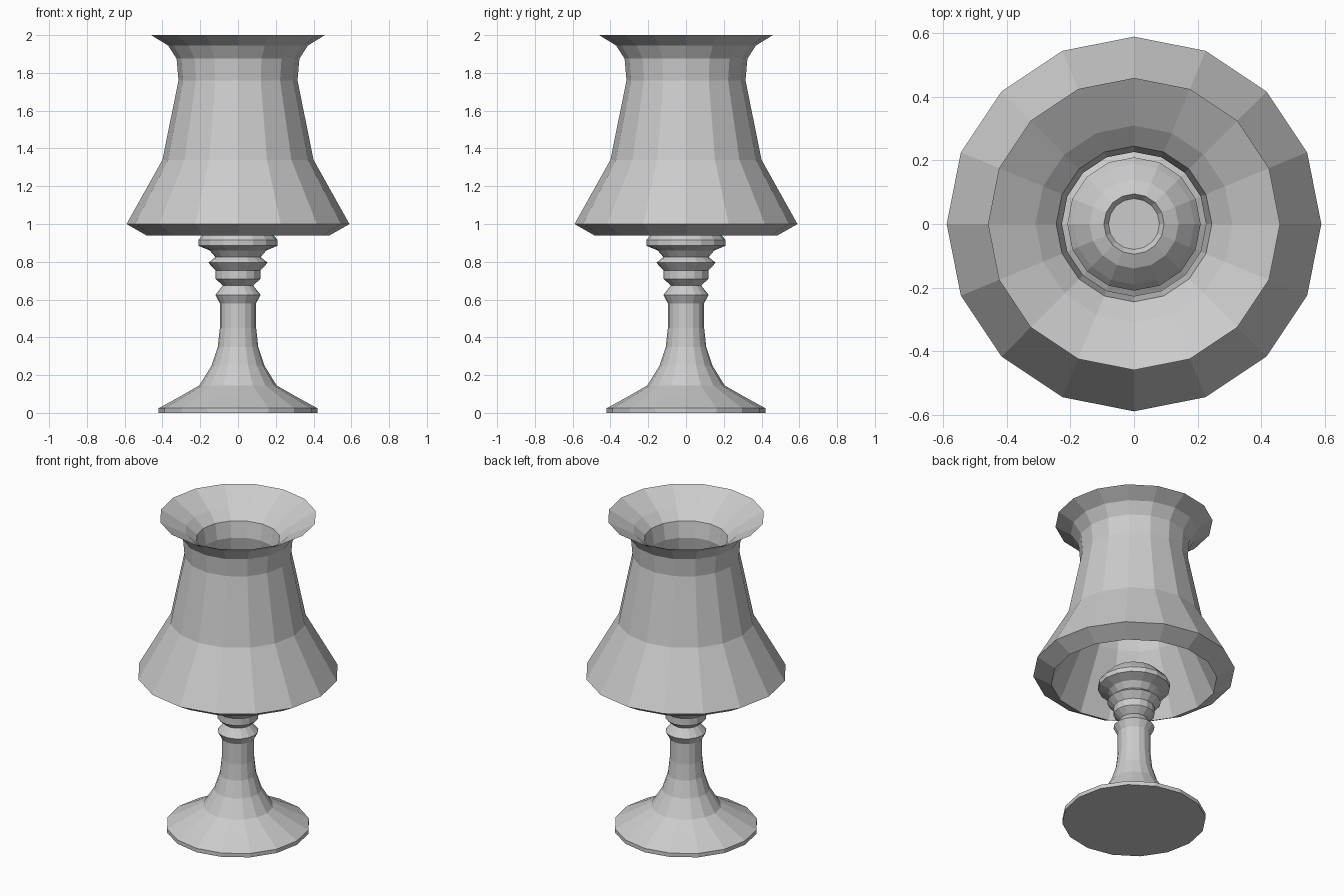
import bpy, bmesh
from math import cos, sin, pi

if "Cube" in bpy.data.objects:
    bpy.data.objects.remove(bpy.data.objects["Cube"])

SIDES = 16


def lathe(name, profile, closed=False):
    """Spin (radius, z) points round the z axis; open profiles get end caps."""
    bm = bmesh.new()
    rings = [[bm.verts.new((r * cos(2 * pi * i / SIDES), r * sin(2 * pi * i / SIDES), z))
              for i in range(SIDES)] for r, z in profile]
    pairs = list(zip(rings, rings[1:]))
    if closed:
        pairs.append((rings[-1], rings[0]))
    else:
        bm.faces.new(rings[0][::-1])
        bm.faces.new(rings[-1])
    for low, high in pairs:
        for i in range(SIDES):
            j = (i + 1) % SIDES
            bm.faces.new((low[i], low[j], high[j], high[i]))
    bmesh.ops.recalc_face_normals(bm, faces=bm.faces)
    mesh = bpy.data.meshes.new(name)
    bm.to_mesh(mesh)
    bm.free()
    obj = bpy.data.objects.new(name, mesh)
    bpy.context.collection.objects.link(obj)
    return obj


# Turned stand: foot, stem, knobs and the collar with a small recess on top
lathe("lamp_stand", [
    (0.42, 0.0), (0.42, 0.025), (0.31, 0.085), (0.205, 0.145), (0.14, 0.25),
    (0.107, 0.35), (0.096, 0.45), (0.096, 0.58), (0.12, 0.625), (0.08, 0.675),
    (0.12, 0.71), (0.12, 0.755), (0.157, 0.795), (0.12, 0.825), (0.15, 0.86),
    (0.21, 0.885), (0.21, 0.915), (0.19, 0.94), (0.14, 0.99), (0.095, 1.01),
    (0.08, 0.99)])

# Thick flared shade: outer wall going up, then inner wall going down
lathe("lamp_shade", [
    (0.485, 0.94), (0.59, 1.0), (0.40, 1.34), (0.315, 1.76), (0.325, 1.875),
    (0.37, 1.945), (0.46, 2.0),
    (0.31, 1.915), (0.245, 1.86), (0.227, 1.76), (0.315, 1.32)], closed=True)
